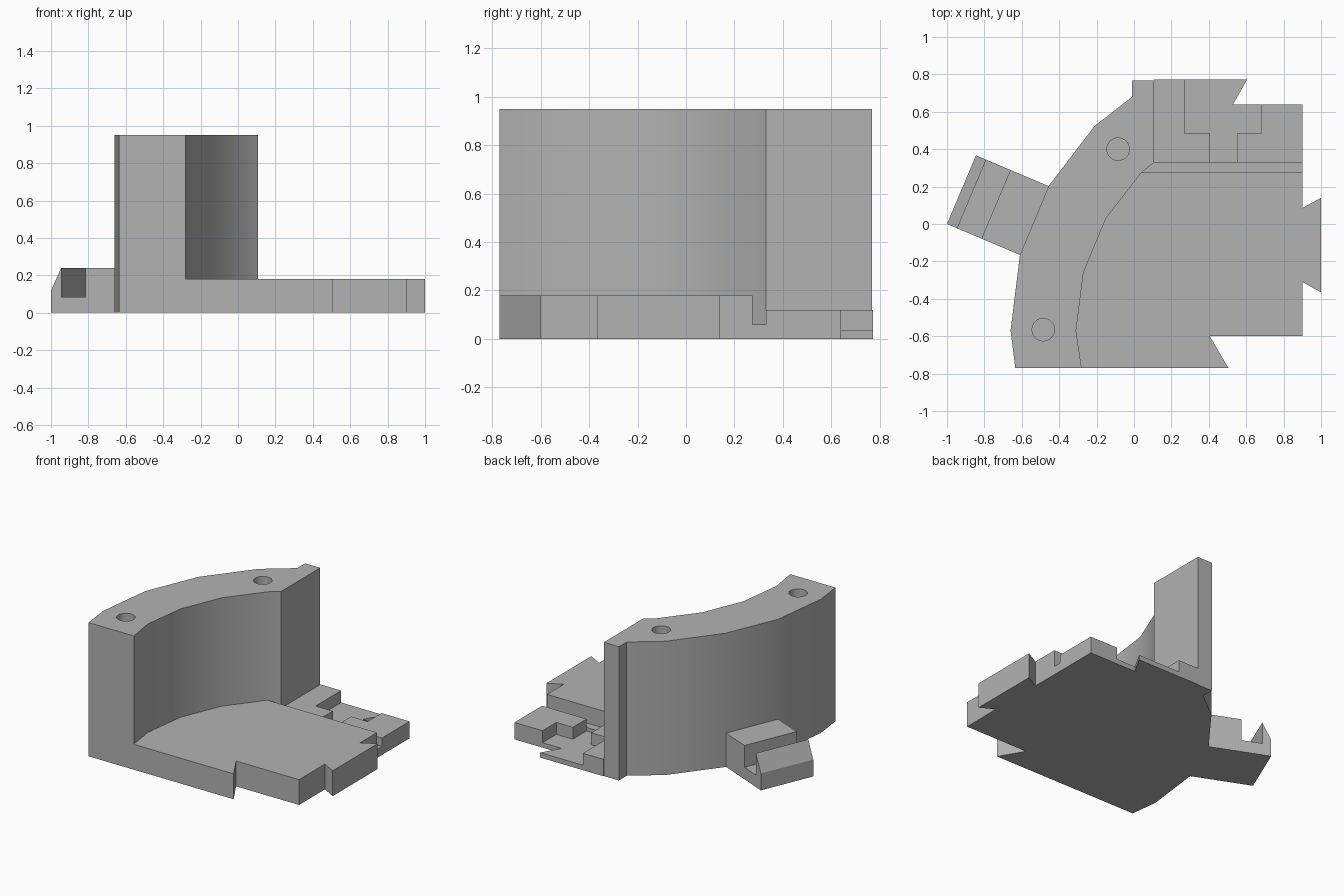
import bpy, bmesh
from mathutils import Matrix, Vector

cube = bpy.data.objects.get("Cube")
if cube:
    bpy.data.objects.remove(cube, do_unlink=True)

# single grey material
grey = bpy.data.materials.new("plain_grey")
grey.use_nodes = True
colour = (0.45, 0.45, 0.45, 1)
grey.diffuse_color = colour
grey.node_tree.nodes["Principled BSDF"].inputs["Base Color"].default_value = colour


def prism(name, outline, start, end, matrix=Matrix()):
    """Extrude an outline in the xy plane from z=start to z=end."""
    bm = bmesh.new()
    face = bm.faces.new([bm.verts.new((x, y, start)) for x, y in outline])
    geom = bmesh.ops.extrude_face_region(bm, geom=[face])["geom"]
    for v in geom:
        if isinstance(v, bmesh.types.BMVert):
            v.co.z = end
    bm.transform(matrix)
    bmesh.ops.recalc_face_normals(bm, faces=bm.faces[:])
    mesh = bpy.data.meshes.new(name)
    bm.to_mesh(mesh)
    bm.free()
    mesh.materials.append(grey)
    obj = bpy.data.objects.new(name, mesh)
    bpy.context.collection.objects.link(obj)
    return obj


def select_only(obj):
    bpy.ops.object.select_all(action='DESELECT')
    obj.select_set(True)
    bpy.context.view_layer.objects.active = obj


# curved wall
outer = [(-0.635, -0.77), (-0.66, -0.57), (-0.61, -0.165), (-0.455, 0.205),
         (-0.21, 0.525), (-0.01, 0.68), (-0.01, 0.768)]
inner = [(0.04, 0.275), (-0.15, 0.03), (-0.27, -0.26), (-0.31, -0.57), (-0.28, -0.77)]
wall = prism("curved_wall", outer + [(0.108, 0.768), (0.108, 0.33)] + inner, 0, 0.95)

# blind round holes in the wall top
for x, y in [(-0.085, 0.4), (-0.485, -0.565)]:
    bpy.ops.mesh.primitive_cylinder_add(vertices=32, radius=0.06, depth=0.8, location=(x, y, 0.95))
    cutter = bpy.context.object
    cutter.name = "hole_cutter"
    cutter.hide_render = True
    cutter.data.materials.append(grey)
    mod = wall.modifiers.new("hole", 'BOOLEAN')
    mod.operation = 'DIFFERENCE'
    mod.solver = 'EXACT'
    mod.object = cutter
    select_only(wall)
    bpy.ops.object.modifier_apply(modifier=mod.name)
    bpy.data.objects.remove(cutter, do_unlink=True)

# floor plate with dovetail edges
prism("floor_plate", inner + [(0.505, -0.77), (0.405, -0.6), (0.9, -0.6), (0.9, -0.31),
      (1, -0.365), (1, 0.14), (0.9, 0.085), (0.9, 0.275)], 0, 0.18)

# groove between floor and shelf
prism("groove_floor", [(0.04, 0.275), (0.9, 0.275), (0.9, 0.33), (0.108, 0.33)], 0, 0.06)

# shelf with T-shaped pocket
prism("shelf_plate", [(0.108, 0.33), (0.9, 0.33), (0.9, 0.64), (0.53, 0.64),
      (0.605, 0.772), (0.108, 0.772)], 0, 0.035)
prism("shelf_block_inner", [(0.108, 0.33), (0.405, 0.33), (0.405, 0.485), (0.27, 0.485),
      (0.27, 0.772), (0.108, 0.772)], 0.035, 0.12)
prism("shelf_block_outer", [(0.55, 0.33), (0.9, 0.33), (0.9, 0.64), (0.68, 0.64),
      (0.68, 0.485), (0.55, 0.485)], 0.035, 0.12)

# hooked tab: side profile extruded across its width
tip, far_tip, root = Vector((-1, 0, 0)), Vector((-0.845, 0.367, 0)), Vector((-0.61, -0.165, 0))
along, across, up = (root - tip).normalized(), far_tip - tip, Vector((0, 0, 1))
width = across.length
frame = Matrix((along, up, across.normalized())).transposed().to_4x4()
length = (root - tip).length
profile = [(0, 0), (0, 0.12), (0.06, 0.24), (0.06, 0.085), (0.2, 0.085),
           (0.2, 0.24), (length, 0.24), (length, 0)]
prism("hooked_tab", profile, 0, width, Matrix.Translation(tip) @ frame)

# soft shading on the curved wall only
select_only(wall)
bpy.ops.object.shade_smooth_by_angle(angle=0.52)
